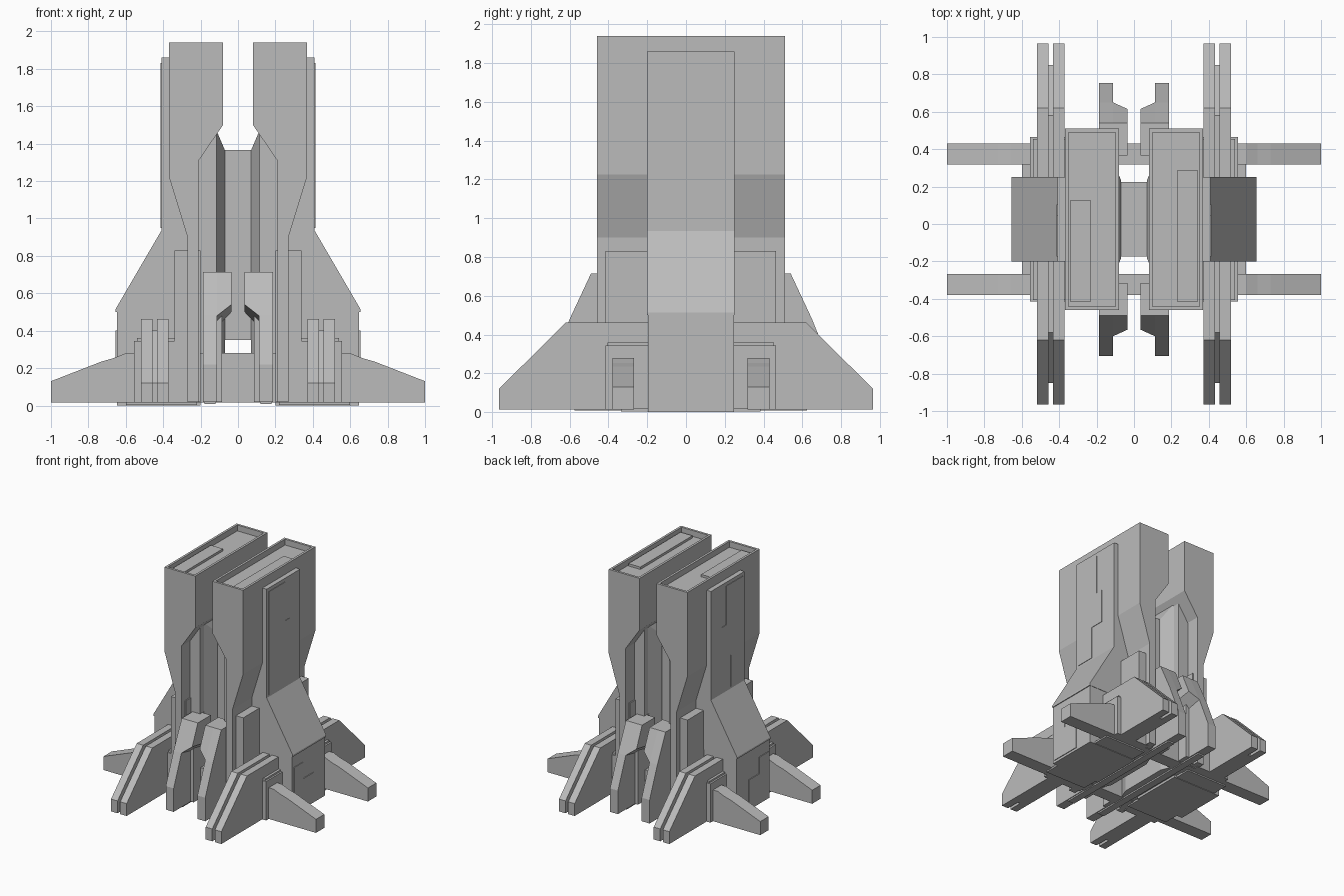
import bpy
import bmesh

CY = 0.025  # depth centre of the hull

if "Cube" in bpy.data.objects:
    bpy.data.objects.remove(bpy.data.objects["Cube"], do_unlink=True)

grey = bpy.data.materials.new("hull grey")
grey.use_nodes = True
colour = (0.5, 0.5, 0.5, 1)
grey.diffuse_color = colour
grey.node_tree.nodes["Principled BSDF"].inputs["Base Color"].default_value = colour


def place(axis, a, b, t):
    return {"x": (t, a, b), "y": (a, t, b), "z": (a, b, t)}[axis]


def prism(name, axis, pts, lo, hi, mirror="", end=None, cy=CY, tray=None):
    """Extrude a profile along an axis, optionally to a second profile, then mirror it."""
    bm = bmesh.new()
    first = [bm.verts.new(place(axis, a, b, lo)) for a, b in pts]
    last = [bm.verts.new(place(axis, a, b, hi)) for a, b in (end or pts)]
    n = len(pts)
    bm.faces.new(first)
    bm.faces.new(last)
    for i in range(n):
        j = (i + 1) % n
        bm.faces.new((first[i], first[j], last[j], last[i]))
    bmesh.ops.recalc_face_normals(bm, faces=bm.faces[:])
    if tray:  # sunken top with a rim
        top = max(bm.faces, key=lambda f: f.calc_center_median().z)
        bmesh.ops.inset_individual(bm, faces=[top], thickness=tray[0])
        bmesh.ops.extrude_discrete_faces(bm, faces=[])
        floor = bmesh.ops.extrude_face_region(bm, geom=[top])
        verts = [v for v in floor["geom"] if isinstance(v, bmesh.types.BMVert)]
        bmesh.ops.translate(bm, verts=verts, vec=(0, 0, -tray[1]))
        if top.is_valid:
            bmesh.ops.delete(bm, geom=[top], context="FACES_ONLY")
        bmesh.ops.recalc_face_normals(bm, faces=bm.faces[:])
    mesh = bpy.data.meshes.new(name)
    bm.to_mesh(mesh)
    bm.free()
    mesh.materials.append(grey)
    ob = bpy.data.objects.new(name, mesh)
    ob.location.y = cy
    bpy.context.collection.objects.link(ob)
    if mirror:
        mod = ob.modifiers.new("mirror", "MIRROR")
        mod.use_axis = ("x" in mirror, "y" in mirror, False)
        mod.use_mirror_merge = False
    return ob


def rect(a0, b0, a1, b1):
    return [(a0, b0), (a1, b0), (a1, b1), (a0, b1)]


# Twin towers, waisted below, with sunken roofs
tower = [(0.08, 1.94), (0.37, 1.94), (0.37, 1.225), (0.27, 0.9), (0.27, 0.02),
         (0.21, 0.02), (0.21, 1.31), (0.08, 1.5)]
prism("tower", "y", tower, -0.485, 0.485, "x", tray=(0.028, 0.05))
prism("left_roof_panel", "z", rect(0.23, -0.44, 0.342, 0.26), 1.88, 1.91)
prism("right_roof_panel", "z", rect(-0.342, -0.44, -0.23, 0.1), 1.88, 1.91)

# Inner tower walls and the chamfered ribs facing each other
prism("inner_wall", "y", [(0.115, 0.02), (0.25, 0.02), (0.25, 1.47), (0.115, 1.47)],
      -0.37, 0.37, "x")
prism("inner_rib", "x", rect(-0.32, 0.02, 0.32, 1.47), 0.115, 0.07, "x",
      end=rect(-0.21, 0.02, 0.21, 1.365))
prism("bridge", "x", rect(-0.2, 0.35, 0.2, 1.365), -0.08, 0.08)

# Side slabs flaring out toward the ground
slab = [(0.25, 0.5), (0.655, 0.5), (0.655, 0.515), (0.41, 0.935), (0.41, 1.86), (0.25, 1.86)]
prism("side_slab", "y", slab, -0.225, 0.225, "x")
prism("slab_foot", "y", rect(0.2, 0, 0.648, 0.505), -0.222, 0.222, "x")
prism("slab_upper_panel", "x", [(-0.2, 0.95), (-0.2, 1.83), (0.02, 1.83), (0.02, 1.5),
                                (0.08, 1.5), (0.08, 1.22), (-0.04, 1.22), (-0.04, 0.95)],
      0.405, 0.414, "x")
prism("slab_foot_panel", "x", [(-0.2, 0.02), (-0.2, 0.4), (-0.08, 0.4), (-0.08, 0.26),
                               (0.06, 0.26), (0.06, 0.02)], 0.64, 0.654, "x")

# Stepped housings around the tower feet
prism("shoulder_box", "y", rect(0.2, 0.02, 0.34, 0.83), -0.44, 0.44, "x")
prism("leg_housing", "y", rect(0.25, 0.015, 0.555, 0.345), -0.44, 0.44, "x")
prism("housing_cap", "y", rect(0.25, 0.345, 0.54, 0.36), -0.43, 0.43, "x")

# Paired long legs running front to back
leg = [(-0.965, 0.015), (-0.965, 0.12), (-0.62, 0.462), (0.62, 0.462),
       (0.965, 0.12), (0.965, 0.015)]
for label, x in (("inner", 0.372), ("outer", 0.458)):
    prism(label + "_leg", "x", leg, x, x + 0.061, "x", cy=0)
prism("leg_spacer", "x", [(-0.85, 0.015), (-0.85, 0.12), (-0.58, 0.4), (0.58, 0.4),
                          (0.85, 0.12), (0.85, 0.015)], 0.43, 0.46, "x", cy=0)

# Cross beams with tapered outriggers
beam = [(-0.6, 0.015), (-0.6, 0.28), (0.6, 0.28), (0.66, 0.255), (0.73, 0.235),
        (1, 0.13), (1, 0.015), (0.6, 0.015)]
prism("outrigger_beam", "y", beam, -0.405, -0.293, "xy")

# Buttresses between the towers
buttress = [(-0.3, 0.02), (-0.73, 0.02), (-0.73, 0.22), (-0.625, 0.48),
            (-0.515, 0.715), (-0.3, 0.715)]
prism("buttress", "x", buttress, 0.112, 0.186, "xy")
prism("buttress_head", "x", [(-0.34, 0.5), (-0.59, 0.54), (-0.515, 0.715), (-0.34, 0.715)],
      0.035, 0.112, "xy",
      end=[(-0.34, 0.42), (-0.625, 0.48), (-0.515, 0.715), (-0.34, 0.715)])
prism("buttress_web", "x", rect(-0.5, 0.02, -0.3, 0.5), 0.085, 0.115, "xy")

# Underside plates
prism("belly_plate", "z", rect(0.22, -0.36, 0.6, 0.36), 0.004, 0.02, "x")
prism("keel_strip", "z", rect(0.12, -0.6, 0.18, 0.6), 0.008, 0.03, "x")
